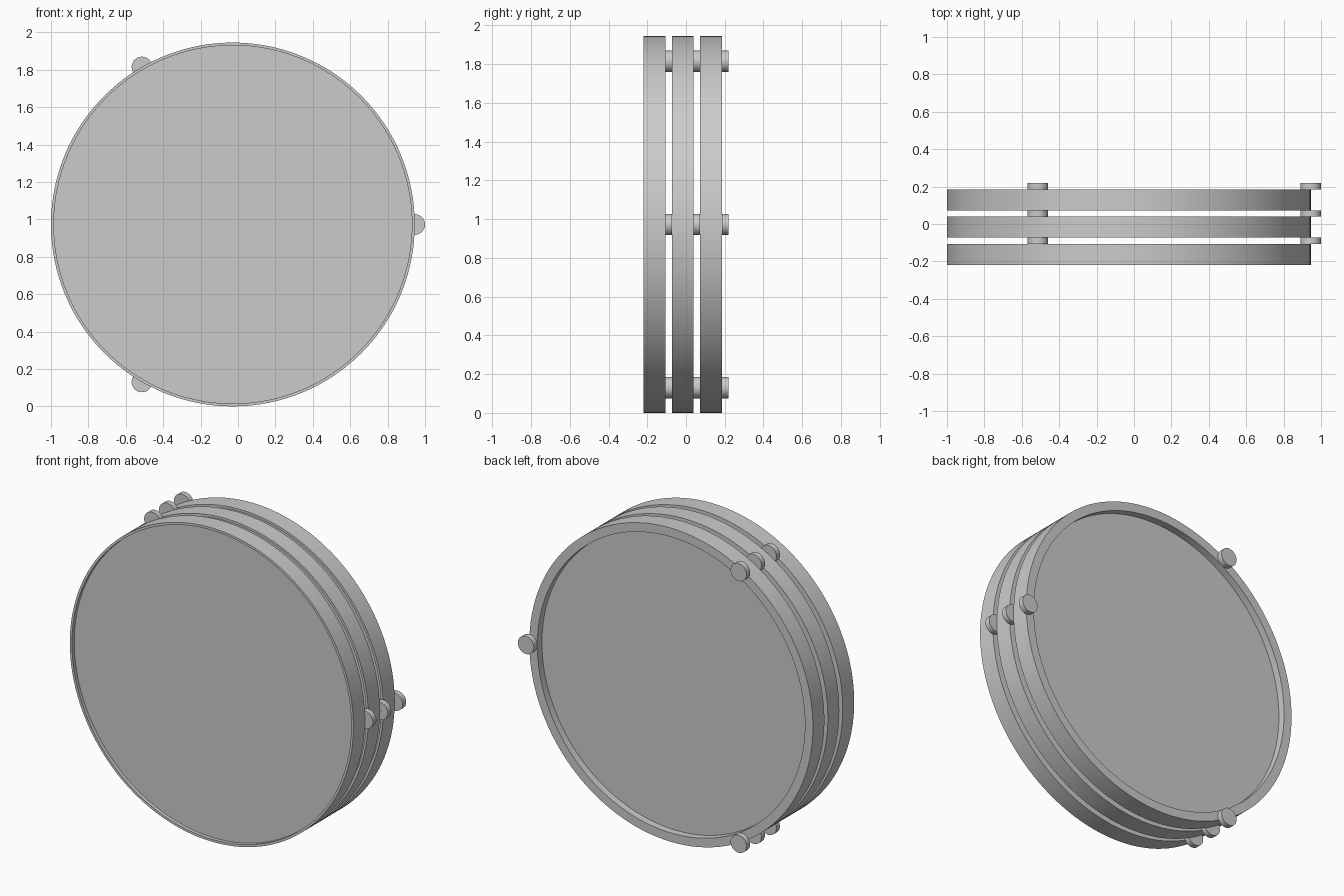
import bpy, bmesh
from math import sin, cos, pi, radians

if "Cube" in bpy.data.objects:
    bpy.data.objects.remove(bpy.data.objects["Cube"])

R, FOOT_R = 0.9725, 0.055          # dish and foot radius
CX, CZ = -0.0275, R                # shared axis, running along y
DEPTH, FOOT_D = 0.112, 0.034
PITCH = DEPTH + FOOT_D
START = -0.219


def lathe(name, profile, cx, y, cz, segments):
    """Spin (radius, y) points around a y axis; the ends lie on the axis."""
    bm = bmesh.new()
    rings = []
    for r, d in profile:
        if r == 0:
            rings.append([bm.verts.new((0, d, 0))])
        else:
            rings.append([bm.verts.new((r * cos(2 * pi * i / segments), d,
                                        r * sin(2 * pi * i / segments)))
                          for i in range(segments)])
    for a, b in zip(rings, rings[1:]):
        for i in range(segments):
            j = (i + 1) % segments
            if len(a) == 1:
                bm.faces.new((a[0], b[i], b[j]))
            elif len(b) == 1:
                bm.faces.new((a[i], b[0], a[j]))
            else:
                bm.faces.new((a[i], b[i], b[j], a[j]))
    bmesh.ops.recalc_face_normals(bm, faces=bm.faces)
    mesh = bpy.data.meshes.new(name)
    bm.to_mesh(mesh)
    bm.free()
    obj = bpy.data.objects.new(name, mesh)
    obj.location = (cx, y, cz)
    bpy.context.collection.objects.link(obj)
    bpy.ops.object.select_all(action='DESELECT')
    obj.select_set(True)
    bpy.context.view_layer.objects.active = obj
    bpy.ops.object.shade_smooth_by_angle(angle=radians(30))
    return obj


# Dish section: shallow front recess with a thin lip, deeper rear recess
dish_profile = [(0, 0.022), (R - 0.015, 0.022), (R - 0.015, 0), (R, 0),
                (R, DEPTH), (R - 0.055, DEPTH), (R - 0.055, DEPTH - 0.045),
                (0, DEPTH - 0.045)]
foot_profile = [(0, 0), (FOOT_R, 0), (FOOT_R, FOOT_D), (0, FOOT_D)]

# Three stacked dishes, each with three round feet on its rear rim
for k in range(3):
    y = START + k * PITCH
    lathe(f"dish_{k + 1}", dish_profile, CX, y, CZ, 128)
    for n in range(3):
        a = n * 2 * pi / 3
        lathe(f"dish_{k + 1}_foot_{n + 1}", foot_profile,
              CX + R * cos(a), y + DEPTH, CZ + R * sin(a), 32)
